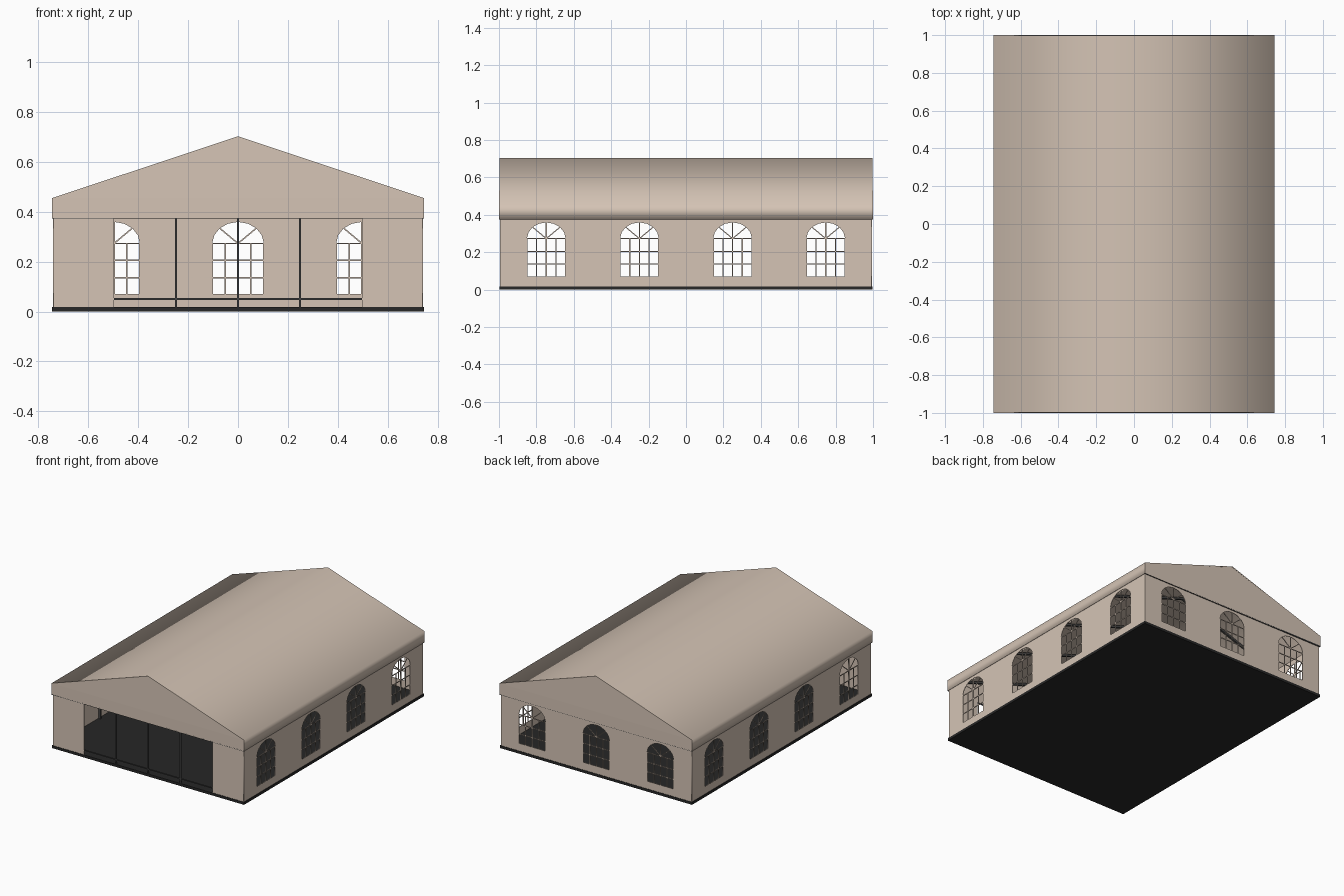
import bpy, bmesh
from math import sin, cos, pi, atan2, hypot
from mathutils import Matrix, Vector

if "Cube" in bpy.data.objects:
    bpy.data.objects.remove(bpy.data.objects["Cube"])


def material(name, rgb):
    m = bpy.data.materials.new(name)
    m.diffuse_color = (*rgb, 1)
    m.use_nodes = True
    m.node_tree.nodes["Principled BSDF"].inputs["Base Color"].default_value = m.diffuse_color
    return m


CANVAS = material("canvas", (0.66, 0.55, 0.46))
DARK = material("dark_floor", (0.02, 0.02, 0.02))
METAL = material("dark_metal", (0.06, 0.06, 0.06))

HX, HY = 0.745, 1.0          # half width, half length
EAVE, RIDGE, SKIRT = 0.455, 0.703, 0.376
BASE = 0.018


def box(name, center, size, mat, tilt=0.0):
    bm = bmesh.new()
    bmesh.ops.create_cube(bm, size=1)
    bm.transform(Matrix.Translation(center) @ Matrix.Rotation(tilt, 4, 'Y')
                 @ Matrix.Diagonal((*size, 1)))
    me = bpy.data.meshes.new(name)
    bm.to_mesh(me)
    bm.free()
    ob = bpy.data.objects.new(name, me)
    bpy.context.collection.objects.link(ob)
    me.materials.append(mat)
    return ob


def sheet(name, loops, matrix, depth, mat):
    """Extruded flat outline; inner loops become holes."""
    cu = bpy.data.curves.new(name, 'CURVE')
    cu.dimensions = '2D'
    cu.fill_mode = 'BOTH'
    cu.extrude = depth / 2
    for pts in loops:
        sp = cu.splines.new('POLY')
        sp.points.add(len(pts) - 1)
        for p, (u, v) in zip(sp.points, pts):
            p.co = (u, v, 0, 1)
        sp.use_cyclic_u = True
    tmp = bpy.data.objects.new(name + "_outline", cu)
    bpy.context.collection.objects.link(tmp)
    bpy.context.view_layer.update()
    deps = bpy.context.evaluated_depsgraph_get()
    me = bpy.data.meshes.new_from_object(tmp.evaluated_get(deps))
    bpy.data.objects.remove(tmp)
    bm = bmesh.new()
    bm.from_mesh(me)
    bmesh.ops.remove_doubles(bm, verts=bm.verts, dist=1e-5)
    bm.transform(matrix)
    bmesh.ops.recalc_face_normals(bm, faces=bm.faces)
    bm.to_mesh(me)
    bm.free()
    me.name = name
    me.materials.clear()
    me.materials.append(mat)
    ob = bpy.data.objects.new(name, me)
    bpy.context.collection.objects.link(ob)
    return ob


def rect(u0, u1, v0, v1):
    return [(u0, v0), (u1, v0), (u1, v1), (u0, v1)]


def window_panes(c, half=0.103, z0=0.068, z1=0.273, rise=0.086, bar=0.003):
    """Openings of one arched window: 4 x 3 panes and a fan of 4."""
    panes = []
    w, h = 2 * half / 4, (z1 - z0) / 3
    for i in range(4):
        for j in range(3):
            u, v = c - half + i * w, z0 + j * h
            panes.append(rect(u + bar, u + w - bar, v + bar, v + h - bar))
    for k in range(4):
        a0, a1 = k * pi / 4, (k + 1) * pi / 4
        mid, d = (a0 + a1) / 2, bar / half
        r = bar / sin(pi / 8)
        pts = [(r * cos(mid), r * sin(mid))]
        for s in range(3):
            a = a0 + d + (a1 - a0 - 2 * d) * s / 2
            pts.append((half * cos(a), half * sin(a)))
        panes.append([(c + x, z1 + y * rise / half) for x, y in pts])
    return panes


# axis frames: local (u, v) -> (x, z) for gable ends, (y, z) for sides
def end_plane(y):
    return Matrix.Translation((0, y, 0)) @ Matrix.Rotation(pi / 2, 4, 'X')


def side_plane(x):
    return Matrix.Translation((x, 0, 0)) @ Matrix(((0, 0, 1, 0), (1, 0, 0, 0), (0, 1, 0, 0), (0, 0, 0, 1)))


# floor slab
box("floor", (0, 0, BASE / 2), (2 * HX, 2 * HY - 0.006, BASE), DARK)

# side walls with four windows each
WX, WY, TOP = HX - 0.006, HY - 0.008, 0.39
for side, x in (("left", -WX), ("right", WX)):
    loops = [rect(-WY, WY, BASE, TOP)]
    for c in (-0.747, -0.249, 0.249, 0.747):
        loops += window_panes(c)
    sheet(side + "_wall", loops, side_plane(x), 0.004, CANVAS)

# back wall with three windows
loops = [rect(-WX, WX, BASE, TOP)]
for c in (-0.497, 0, 0.497):
    loops += window_panes(c)
sheet("back_wall", loops, end_plane(WY), 0.004, CANVAS)

# front wall panels either side of the wide opening
for side, s in (("left", -1), ("right", 1)):
    box("front_wall_" + side, (s * (WX + 0.497) / 2, -WY, (BASE + TOP) / 2),
        (WX - 0.497, 0.004, TOP - BASE), CANVAS)

# roof shell with hanging side skirts
T = 0.005
roof = [(-HX, SKIRT), (-HX, EAVE), (0, RIDGE), (HX, EAVE), (HX, SKIRT),
        (HX - T, SKIRT), (HX - T, EAVE - T), (0, RIDGE - T), (-HX + T, EAVE - T), (-HX + T, SKIRT)]
sheet("roof", [roof], end_plane(0), 2 * HY - 0.006, CANVAS)

# gable panels, leaning slightly inwards to the ridge, with dark hem trim
gable = [(-HX, SKIRT), (HX, SKIRT), (HX, EAVE), (0, RIDGE), (-HX, EAVE)]
for name, s in (("front", -1), ("back", 1)):
    ob = sheet(name + "_gable", [gable], end_plane(s * (HY - 0.002)), 0.004, CANVAS)
    for v in ob.data.vertices:
        if v.co.z > EAVE + 0.01:
            v.co.y -= s * 0.005
    box(name + "_gable_trim", (0, s * (HY - 0.003), SKIRT + 0.002), (2 * HX, 0.006, 0.008), METAL)

# slim glazing frame in the front opening
for i, x in enumerate((-0.249, 0, 0.249)):
    box(f"door_post_{i + 1}", (x, -WY, (BASE + TOP) / 2), (0.008, 0.006, TOP - BASE), METAL)
box("door_bottom_rail", (0, -WY, 0.05), (0.994, 0.006, 0.007), METAL)

# interior portal frames: wall posts and rafters
for i in range(5):
    y = (i - 2) * 0.489
    for side, s in (("left", -1), ("right", 1)):
        x = s * (WX - 0.012)
        box(f"frame_post_{side}_{i + 1}", (x, y, 0.23), (0.014, 0.014, 0.424), METAL)
        a, b = Vector((x, 0, EAVE - 0.015)), Vector((0, 0, RIDGE - 0.018))
        d = b - a
        mid = (a + b) / 2
        box(f"rafter_{side}_{i + 1}", (mid.x, y, mid.z),
            (hypot(d.x, d.z), 0.014, 0.014), METAL, -atan2(d.z, d.x))
